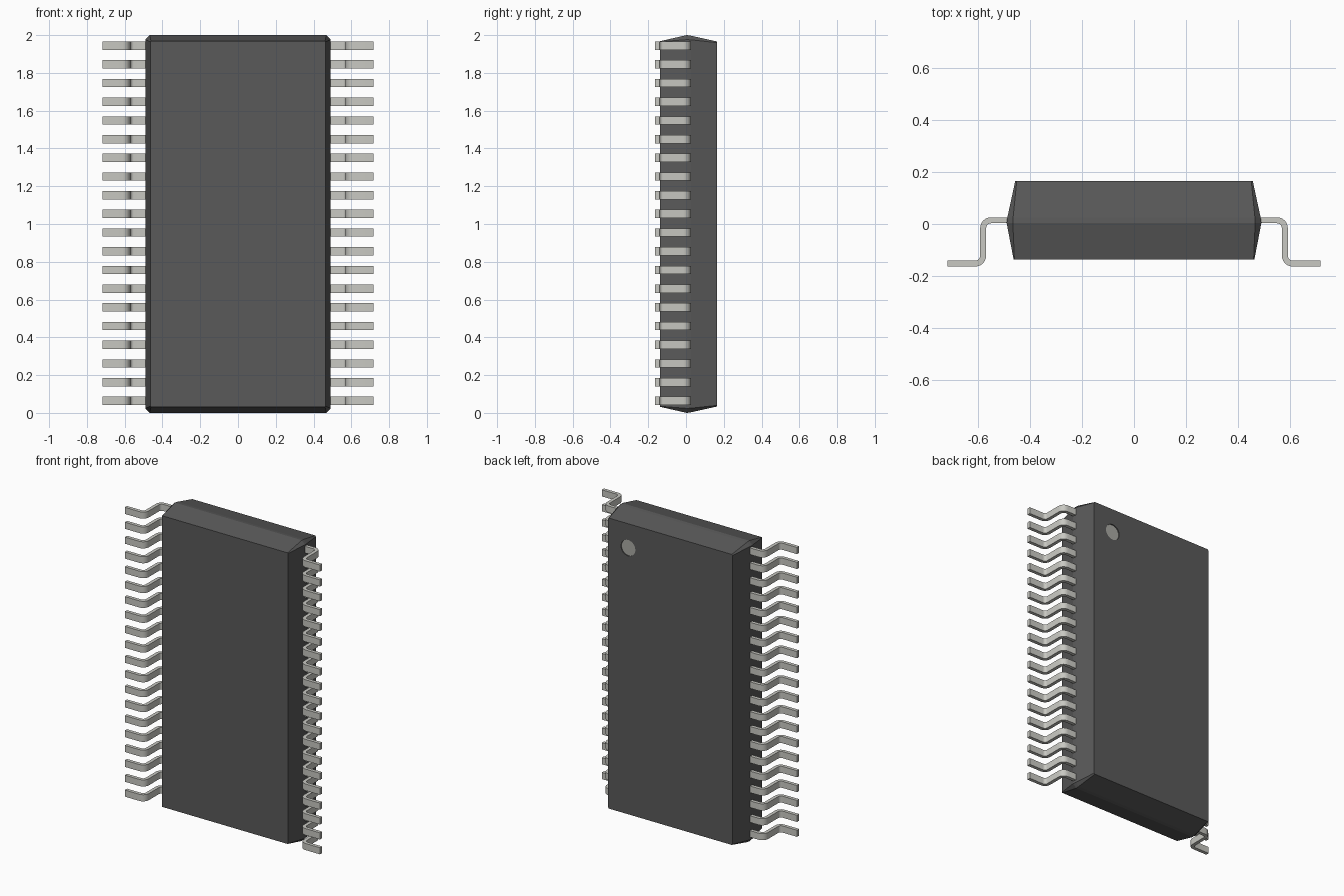
import bpy, bmesh
from math import sin, cos, pi, radians
from mathutils import Vector

if "Cube" in bpy.data.objects:
    bpy.data.objects.remove(bpy.data.objects["Cube"])


def material(name, rgb):
    m = bpy.data.materials.new(name)
    m.diffuse_color = (*rgb, 1)
    m.use_nodes = True
    m.node_tree.nodes["Principled BSDF"].inputs["Base Color"].default_value = m.diffuse_color
    return m


PLASTIC = material("dark_plastic", (0.1, 0.1, 0.1))
METAL = material("tinned_metal", (0.58, 0.58, 0.54))
MARK = material("marker_grey", (0.4, 0.4, 0.37))


def loft(name, rings, mat):
    """Skin a list of equal-length point rings and cap both ends."""
    bm = bmesh.new()
    loops = [[bm.verts.new(p) for p in ring] for ring in rings]
    n = len(loops[0])
    for a, b in zip(loops, loops[1:]):
        for i in range(n):
            bm.faces.new((a[i], a[(i + 1) % n], b[(i + 1) % n], b[i]))
    bm.faces.new(loops[0])
    bm.faces.new(loops[-1])
    bmesh.ops.recalc_face_normals(bm, faces=bm.faces)
    me = bpy.data.meshes.new(name)
    bm.to_mesh(me)
    bm.free()
    ob = bpy.data.objects.new(name, me)
    bpy.context.collection.objects.link(ob)
    me.materials.append(mat)
    return ob


def body_ring(y, hx, hz, c):
    """Rectangle with clipped corners, centred at z = 1."""
    pts = [(hx, hz - c), (hx - c, hz), (c - hx, hz), (-hx, hz - c),
           (-hx, c - hz), (c - hx, -hz), (hx - c, -hz), (hx, c - hz)]
    return [(x, y, z + 1) for x, z in pts]


def circle(x, y, z, r, n=32):
    return [(x + r * cos(2 * pi * i / n), y, z + r * sin(2 * pi * i / n)) for i in range(n)]


# Moulded body: widest at the parting band, tapering to front and back
body = loft("package_body", [
    body_ring(-0.137, 0.464, 0.968, 0.003),
    body_ring(0.004, 0.491, 1.0, 0.024),
    body_ring(0.026, 0.488, 0.997, 0.022),
    body_ring(0.165, 0.458, 0.966, 0.006)], PLASTIC)

# Shallow round recess with a light floor marking the first lead
MX, MZ, MR = 0.31, 1.805, 0.053
cutter = loft("marker_cutter", [circle(MX, 0.157, MZ, MR), circle(MX, 0.2, MZ, MR)], PLASTIC)
cutter.hide_render = True
cutter.hide_viewport = True
cut = body.modifiers.new("recess", 'BOOLEAN')
cut.operation = 'DIFFERENCE'
cut.object = cutter
cut.solver = 'EXACT'
loft("first_lead_marker", [circle(MX, 0.15, MZ, MR), circle(MX, 0.159, MZ, MR)], MARK)


# Gull-wing lead: S-shaped side profile extruded along z
def arc(cx, cy, r, a0, a1, n=6):
    return [(cx + r * cos(radians(a0 + (a1 - a0) * i / n)),
             cy + r * sin(radians(a0 + (a1 - a0) * i / n))) for i in range(n + 1)]


T, RI = 0.023, 0.019
RO = RI + T
TOP, FOOT, OUT, TIP = 0.026, -0.164, 0.593, 0.718
shoulder = (OUT - RO, TOP - RO)
heel = (OUT - T + RO, FOOT + RO)
upper = [(0.46, TOP), *arc(*shoulder, RO, 90, 0), *arc(*heel, RI, 180, 270), (TIP, FOOT + T)]
lower = [(TIP, FOOT), *arc(*heel, RO, 270, 180), *arc(*shoulder, RI, 0, 90), (0.46, TOP - T)]
profile = upper + lower

W, Z0, Z1, COUNT = 0.044, 0.064, 1.944, 20
leads = loft("leads", [[(x, y, Z0 + s * W / 2) for x, y in profile] for s in (-1, 1)], METAL)
row = leads.modifiers.new("row", 'ARRAY')
row.count = COUNT
row.use_relative_offset = False
row.use_constant_offset = True
row.constant_offset_displace = Vector((0, 0, (Z1 - Z0) / (COUNT - 1)))
leads.modifiers.new("both_sides", 'MIRROR').use_axis[0] = True

# Smooth bends, crisp edges
bpy.ops.object.select_all(action='DESELECT')
leads.select_set(True)
bpy.context.view_layer.objects.active = leads
bpy.ops.object.shade_smooth_by_angle(angle=radians(30))
